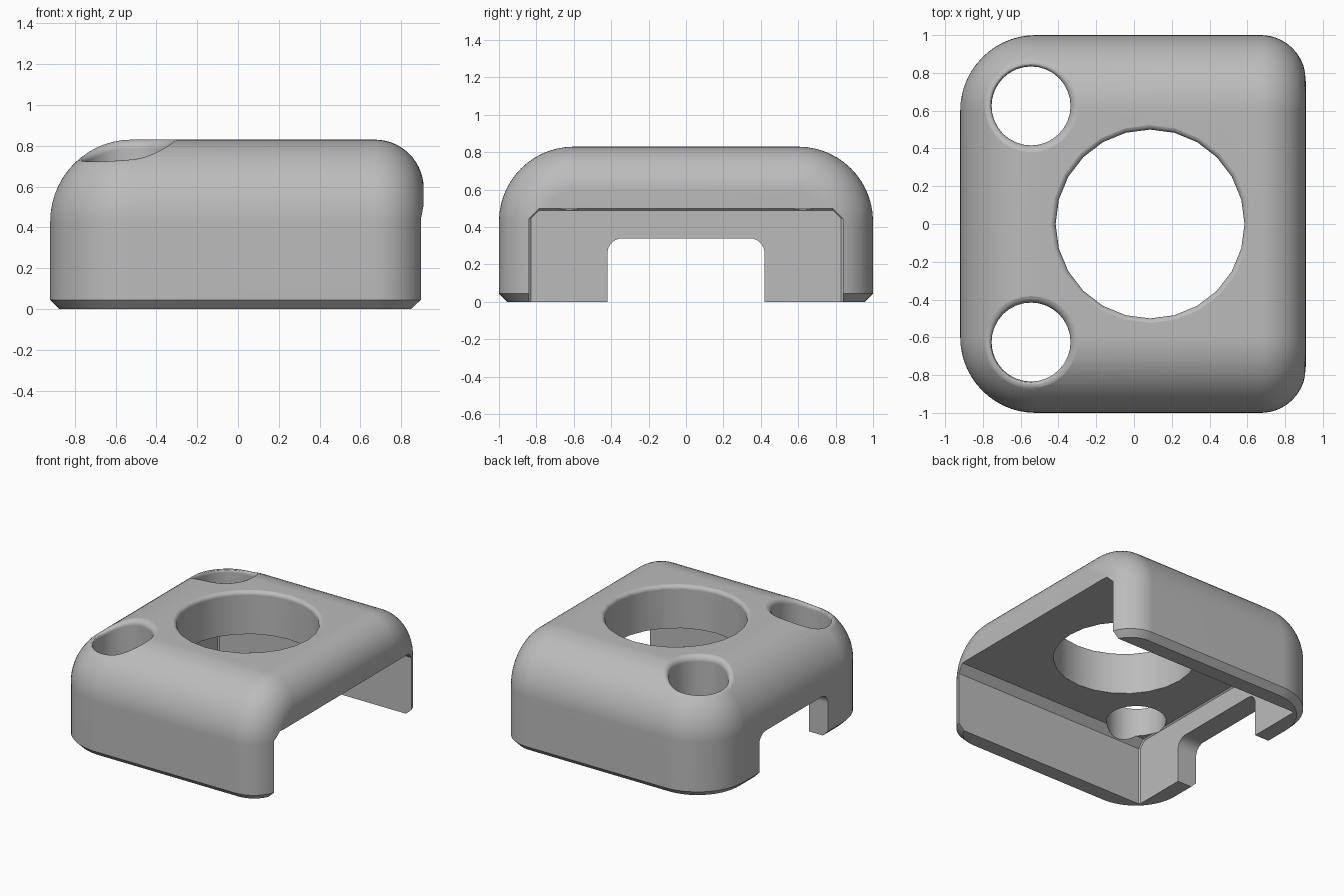
import bpy, bmesh
from math import sin, cos, pi, sqrt

if "Cube" in bpy.data.objects:
    bpy.data.objects.remove(bpy.data.objects["Cube"], do_unlink=True)

TOP, BIG_R, SMALL_R, CHAMFER = 0.83, 0.40, 0.24, 0.045
BACK_X, OPEN_X = -0.52, 0.67        # centres of the end roundings
ARC_Y, ARC_Z = 0.60, TOP - BIG_R    # centre of the long edge rounding
STEPS = 14

grey = bpy.data.materials.new("plain grey")
grey.use_nodes = True
grey.diffuse_color = (0.5, 0.5, 0.5, 1)
grey.node_tree.nodes["Principled BSDF"].inputs["Base Color"].default_value = (0.5, 0.5, 0.5, 1)


def add_object(name, bm):
    bmesh.ops.recalc_face_normals(bm, faces=bm.faces)
    mesh = bpy.data.meshes.new(name)
    bm.to_mesh(mesh)
    bm.free()
    mesh.materials.append(grey)
    obj = bpy.data.objects.new(name, mesh)
    bpy.context.scene.collection.objects.link(obj)
    return obj


def hull(name, points):
    bm = bmesh.new()
    for p in points:
        bm.verts.new(p)
    bmesh.ops.remove_doubles(bm, verts=bm.verts, dist=0.0005)
    out = bmesh.ops.convex_hull(bm, input=bm.verts)
    loose = [v for v in bm.verts if not v.link_faces]
    bmesh.ops.delete(bm, geom=loose, context='VERTS')
    bmesh.ops.dissolve_limit(bm, angle_limit=0.004, verts=bm.verts, edges=bm.edges)
    return add_object(name, bm)


def stations(shrink):
    """Positions along x and inward offsets of the two rounded ends."""
    for cx, r, side in ((BACK_X, BIG_R, -1), (OPEN_X, SMALL_R, 1)):
        for i in range(STEPS + 1):
            t = pi / 2 * i / STEPS
            rr = r - shrink
            yield cx + side * rr * sin(t), shrink + rr * (1 - cos(t))


# Shell: offset arch sections along x, with a chamfered foot
points = []
for x, d in stations(0):
    for i in range(STEPS + 1):
        t = pi / 2 * i / STEPS
        y, z = ARC_Y + (BIG_R - d) * cos(t), ARC_Z + (BIG_R - d) * sin(t)
        points += [(x, y, z), (x, -y, z)]
    points += [(x, 1 - d, CHAMFER), (x, d - 1, CHAMFER)]
for x, d in stations(CHAMFER):
    points += [(x, 1 - d, 0), (x, d - 1, 0)]
shell = hull("cover_shell", points)

# Cavity: chamfered box open towards +x and below
points = []
for x, inset in ((-0.755, 0.01), (-0.745, 0), (1.2, 0)):
    for s in (-1, 1):
        points += [(x, s * (0.84 - inset), -0.1), (x, s * (0.84 - inset), 0.445),
                   (x, s * 0.785, 0.5 - inset)]
cutters = [hull("cavity_cutter", points)]

# Notch through the end wall, with rounded upper corners
points = []
for x in (-1.1, -0.6):
    for s in (-1, 1):
        points.append((x, s * 0.42, -0.1))
        for i in range(9):
            t = pi / 2 * i / 8
            points.append((x, s * (0.34 + 0.08 * cos(t)), 0.26 + 0.08 * sin(t)))
cutters.append(hull("notch_cutter", points))


def surface_z(x, y):
    """Height of the shell's upper surface."""
    qx, qy = max(BACK_X - x, 0), max(abs(y) - ARC_Y, 0)
    return ARC_Z + sqrt(max(BIG_R ** 2 - qx * qx - qy * qy, 0))


def hole_cutter(name, cx, cy, radius, lip, sides):
    """Vertical cutter whose mouth flares to follow the curved surface."""
    bm = bmesh.new()
    rows = []
    for k in range(-1, 8):
        t = pi / 2 * min(max(k, 0), 6) / 6
        r = radius + lip * (1 - cos(t))
        row = []
        for i in range(sides):
            a = 2 * pi * i / sides
            x, y = cx + r * cos(a), cy + r * sin(a)
            z = surface_z(x, y) - lip * (1 - sin(t)) + 0.002 * (k == 6)
            z = 0.4 if k < 0 else 1.0 if k == 7 else z
            row.append(bm.verts.new((x, y, z)))
        rows.append(row)
    for low, high in zip(rows, rows[1:]):
        for i in range(sides):
            j = (i + 1) % sides
            bm.faces.new((low[i], low[j], high[j], high[i]))
    bm.faces.new(rows[0][::-1])
    bm.faces.new(rows[-1])
    return add_object(name, bm)


cutters.append(hole_cutter("large_hole_cutter", 0.085, 0, 0.5, 0.03, 24))
for s in (-1, 1):
    cutters.append(hole_cutter("small_hole_cutter", -0.545, s * 0.625, 0.209, 0.045, 32))

# Cut all openings, then discard the cutters
for cutter in cutters:
    cutter.hide_render = True
    mod = shell.modifiers.new(cutter.name, 'BOOLEAN')
    mod.operation, mod.solver, mod.object = 'DIFFERENCE', 'EXACT', cutter
bpy.context.view_layer.update()
graph = bpy.context.evaluated_depsgraph_get()
cut_mesh = bpy.data.meshes.new_from_object(shell.evaluated_get(graph))
shell.modifiers.clear()
shell.data = cut_mesh
for cutter in cutters:
    bpy.data.objects.remove(cutter, do_unlink=True)
cut_mesh.materials.clear()
cut_mesh.materials.append(grey)
for poly in cut_mesh.polygons:
    poly.material_index = 0

# Smooth the roundings and keep the crisp edges
bpy.ops.object.select_all(action='DESELECT')
shell.select_set(True)
bpy.context.view_layer.objects.active = shell
bpy.ops.object.shade_smooth_by_angle(angle=pi / 6)
weighted = shell.modifiers.new("weighted_normals", 'WEIGHTED_NORMAL')
weighted.keep_sharp = True
